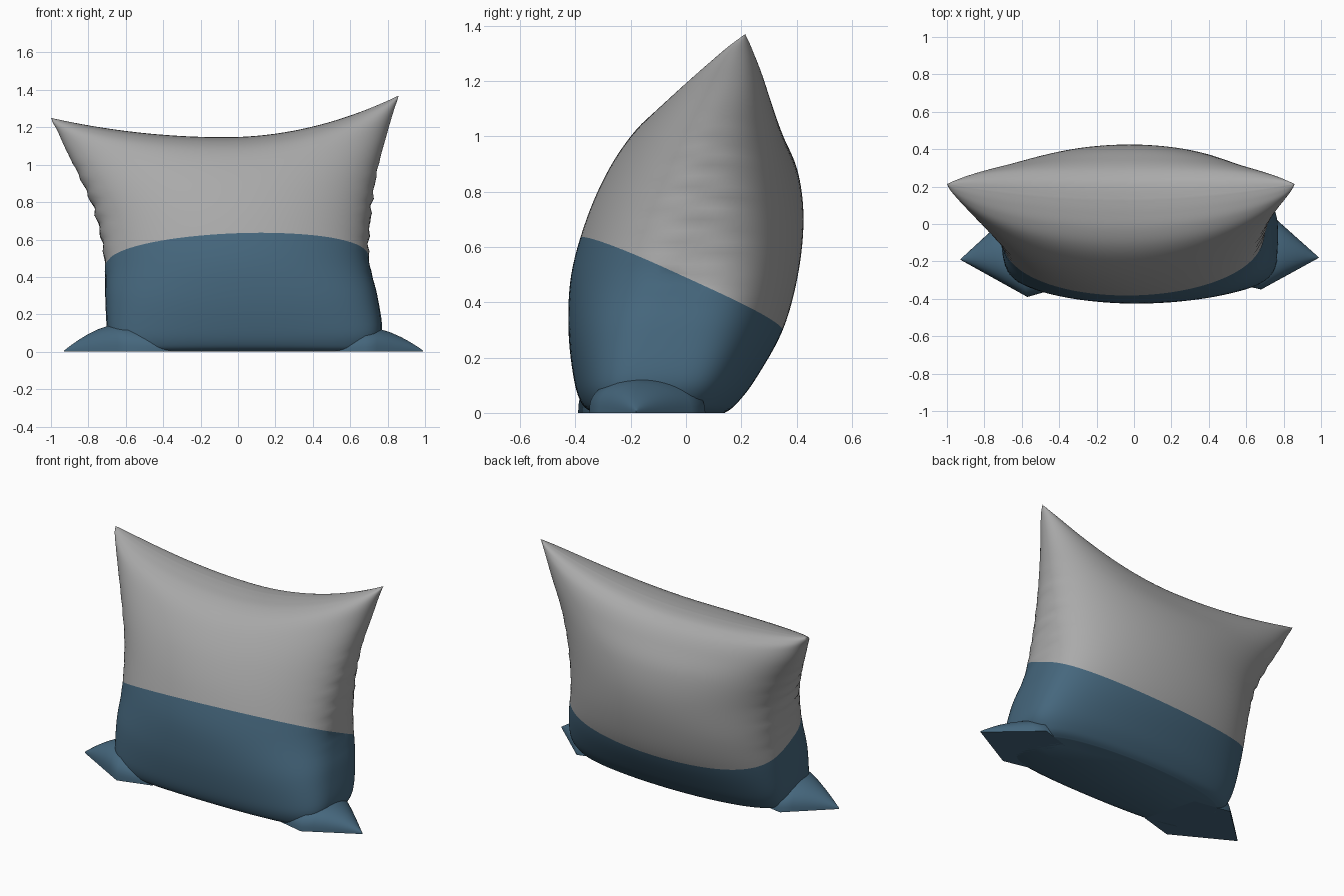
import bpy, bmesh
from math import sin, cos, pi, radians
from mathutils import Vector

cube = bpy.data.objects.get("Cube")
if cube:
    bpy.data.objects.remove(cube, do_unlink=True)


def material(name, rgb):
    mat = bpy.data.materials.new(name)
    mat.use_nodes = True
    colour = (*rgb, 1)
    mat.diffuse_color = colour
    node = next(n for n in mat.node_tree.nodes if n.type == 'BSDF_PRINCIPLED')
    node.inputs["Base Color"].default_value = colour
    return mat


grey = material("light grey fabric", (0.4, 0.4, 0.4))
blue = material("slate blue fabric", (0.06, 0.135, 0.205))


def spow(value, power):
    return abs(value) ** power * (1 if value >= 0 else -1)


def catmull(p0, p1, p2, p3, t):
    return [0.5 * (2 * b + (c - a) * t + (2 * a - 5 * b + 4 * c - d) * t * t
                   + (3 * b - a - 3 * c + d) * t ** 3)
            for a, b, c, d in zip(p0, p1, p2, p3)]


def smooth_rows(rows, steps):
    """Smoothly interpolated copies of the key rows."""
    padded = [rows[0]] + rows + [rows[-1]]
    result = []
    for i in range(len(rows) - 1):
        for k in range(steps):
            result.append(catmull(*padded[i:i + 4], k / steps))
    return result + [rows[-1]]


def loft(bm, rings):
    """Skin closed rings of points."""
    loops = [[bm.verts.new(p) for p in ring] for ring in rings]
    for low, high in zip(loops, loops[1:]):
        n = len(low)
        for i in range(n):
            j = (i + 1) % n
            bm.faces.new((low[i], low[j], high[j], high[i]))
    return loops


def finish(bm, name, materials):
    bmesh.ops.remove_doubles(bm, verts=bm.verts, dist=0.0005)
    bmesh.ops.recalc_face_normals(bm, faces=bm.faces)
    mesh = bpy.data.meshes.new(name)
    bm.to_mesh(mesh)
    bm.free()
    for mat in materials:
        mesh.materials.append(mat)
    obj = bpy.data.objects.new(name, mesh)
    bpy.context.collection.objects.link(obj)
    bpy.ops.object.select_all(action='DESELECT')
    obj.select_set(True)
    bpy.context.view_layer.objects.active = obj
    bpy.ops.object.shade_smooth_by_angle(angle=radians(65))


# Cushion levels: middle z, right z, left z, right x, left x,
# side seam y, front y, back y, front roundness, back roundness, front pinch
levels = [
    (0, 0, 0, -.63, .69, -.12, -.33, .14, .3, .45, .12),
    (.03, .03, .03, -.67, .73, -.11, -.375, .18, .3, .45, .13),
    (.12, .12, .12, -.7, .77, -.09, -.405, .25, .36, .5, .12),
    (.3, .3, .3, -.71, .745, -.04, -.425, .35, .5, .62, .04),
    (.5, .5, .5, -.715, .7, .02, -.415, .405, .66, .74, 0),
    (.7, .73, .74, -.76, .71, .06, -.36, .425, .84, .86, 0),
    (.87, .92, .97, -.84, .745, .11, -.285, .405, .94, .94, 0),
    (1, 1.08, 1.16, -.92, .795, .16, -.2, .35, .98, .95, 0),
    (1.08, 1.18, 1.28, -.965, .83, .185, -.12, .3, 1, .95, 0),
    (1.125, 1.225, 1.34, -.99, .85, .2, -.03, .245, 1, .95, 0),
    (1.142, 1.245, 1.363, -.997, .857, .21, .06, .195, 1, .95, 0),
    (1.147, 1.25, 1.37, -1, .86, .215, .13, .13, 1, .95, 0),
]
SIDES = 128


def cushion_ring(level):
    zm, zr, zl, xr, xl, ys, yf, yb, qf, qb, pinch = level
    ring = []
    for i in range(SIDES):
        a = 2 * pi * i / SIDES
        c, s = cos(a), sin(a)
        if i % (SIDES // 2) == 0:
            s = 0
        side = c * c
        z = zm + ((zl if c > 0 else zr) - zm) * side
        y = (yf + yb) / 2 * (1 - side) + ys * side
        y += (yb - yf) / 2 * spow(s, qb if s > 0 else qf)
        x = xr + (xl - xr) * (1 + c) / 2 - pinch * c * max(-s, 0)
        # small gathers along the side seams
        fade = max(0, 1 - abs(z - .72) / .36)
        x += .01 * fade * spow(c, 15) * sin(z * 62 + y * 12)
        ring.append((x, y, max(z, 0)))
    return ring


bm = bmesh.new()
loops = loft(bm, [cushion_ring(lv) for lv in smooth_rows(levels, 6)])
bm.faces.new(loops[0])
bmesh.ops.remove_doubles(bm, verts=bm.verts, dist=0.0005)

# Slanted colour border between the two fabrics
border, slant = Vector((0, -.38, .633)), Vector((-.045, .46, 1)).normalized()
bmesh.ops.bisect_plane(bm, geom=bm.verts[:] + bm.edges[:] + bm.faces[:],
                       plane_co=border, plane_no=slant, dist=1e-5)
for face in bm.faces:
    above = (face.calc_center_median() - border).dot(slant) > 0
    face.material_index = 0 if above else 1
finish(bm, "cushion", [grey, blue])


# Flattened bottom corners, lofted from inside the cushion out to the tip
def corner(name, inner_front, inner_back, front, back, tip, height):
    keys = [(*inner_front, *inner_back, height * .6),
            (*front, *back, height)]
    for t in (.2, .4, .6, .75, .88, .96, 1):
        a = Vector(front).lerp(Vector(tip), t)
        b = Vector(back).lerp(Vector(tip), t)
        keys.append((*a, *b, height * (1 - t ** 1.7) + .006))
    rings = []
    for ax, ay, bx, by, h in keys:
        ring = []
        for i in range(25):
            a = pi * i / 24
            f = ((1 - cos(a)) / 2) ** 1.1
            ring.append((ax + (bx - ax) * f, ay + (by - ay) * f,
                         h * max(sin(a), 0) ** .8))
        rings.append(ring)
    bm = bmesh.new()
    loops = loft(bm, rings)
    bm.faces.new(loops[0])
    finish(bm, name, [blue])


corner("right_bottom_corner", (-.36, -.33), (-.45, 0),
       (-.57, -.39), (-.68, .04), (-.93, -.19), .145)
corner("left_bottom_corner", (.46, -.3), (.48, 0),
       (.68, -.35), (.71, .07), (.99, -.18), .125)
